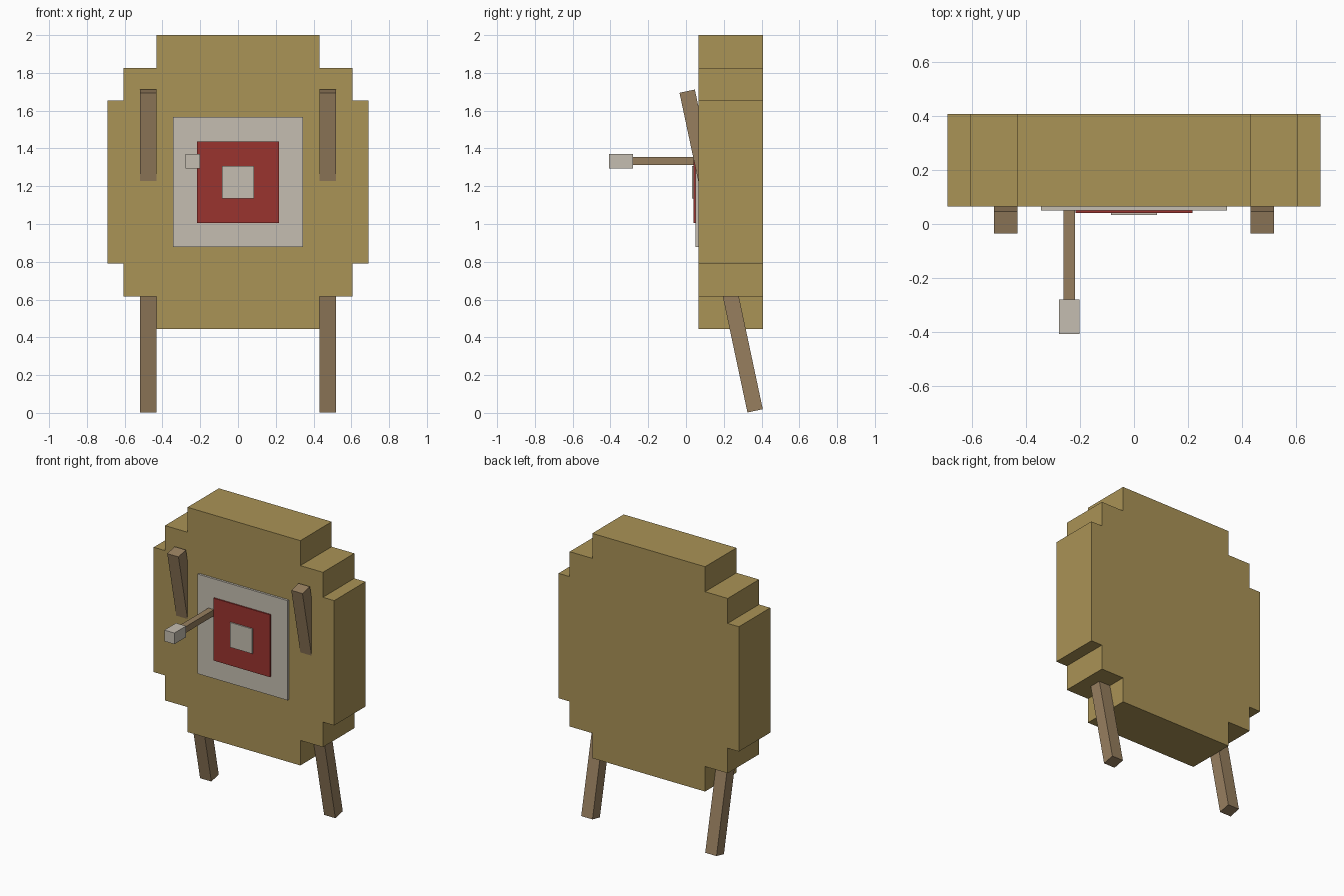
import bpy, bmesh
from math import radians
from mathutils import Matrix, Vector

default = bpy.data.objects.get("Cube")
if default:
    bpy.data.objects.remove(default, do_unlink=True)


def material(name, *rgb):
    colour = [((c / 255 + 0.055) / 1.055) ** 2.4 for c in rgb] + [1.0]
    mat = bpy.data.materials.new(name)
    mat.use_nodes = True
    mat.diffuse_color = colour
    mat.node_tree.nodes["Principled BSDF"].inputs["Base Color"].default_value = colour
    return mat


straw = material("straw", 170, 147, 86)
wood = material("wood", 151, 127, 95)
white = material("off white", 197, 190, 177)
red = material("red", 154, 51, 47)


def finish(name, bm, mat):
    bmesh.ops.recalc_face_normals(bm, faces=bm.faces)
    mesh = bpy.data.meshes.new(name)
    bm.to_mesh(mesh)
    bm.free()
    mesh.materials.append(mat)
    obj = bpy.data.objects.new(name, mesh)
    bpy.context.collection.objects.link(obj)
    return obj


def box(name, centre, size, mat, tilt=0):
    bm = bmesh.new()
    bmesh.ops.create_cube(bm, size=1, matrix=Matrix.Diagonal((*size, 1)))
    obj = finish(name, bm, mat)
    obj.location = centre
    obj.rotation_euler.x = radians(tilt)
    return obj


# Straw butt: stepped outline, extruded front to back
FRONT, BACK, MID = 0.065, 0.408, 1.222
steps = [(0.432, 0.778), (0.432, 0.605), (0.605, 0.605),
         (0.605, 0.432), (0.691, 0.432)]
quarter = steps
lower = [(x, -z) for x, z in reversed(quarter)]
right_half = quarter + lower
outline = right_half + [(-x, z) for x, z in reversed(right_half)]
bm = bmesh.new()
face = bm.faces.new([bm.verts.new((x, FRONT, MID + z)) for x, z in outline])
ext = bmesh.ops.extrude_face_region(bm, geom=[face])
verts = [v for v in ext["geom"] if isinstance(v, bmesh.types.BMVert)]
bmesh.ops.translate(bm, verts=verts, vec=Vector((0, BACK - FRONT, 0)))
finish("straw_butt", bm, straw)

# Leaning stand legs, running through the butt
for side, x in (("left", 0.475), ("right", -0.475)):
    box(side + "_leg", (x, 0.186, 0.857), (0.086, 0.083, 1.73), wood, 12)

# Target squares, each standing slightly proud of the last
for name, half, front, mat in (("outer_square", 0.345, 0.050, white),
                               ("middle_square", 0.216, 0.041, red),
                               ("centre_square", 0.086, 0.033, white)):
    box(name, (0, (front + FRONT) / 2, MID),
        (half * 2, FRONT - front, half * 2), mat)

# Arrow stuck in the target
box("arrow_shaft", (-0.24, -0.115, 1.333), (0.043, 0.34, 0.043), wood)
box("arrow_fletching", (-0.24, -0.344, 1.333), (0.077, 0.128, 0.077), white)
